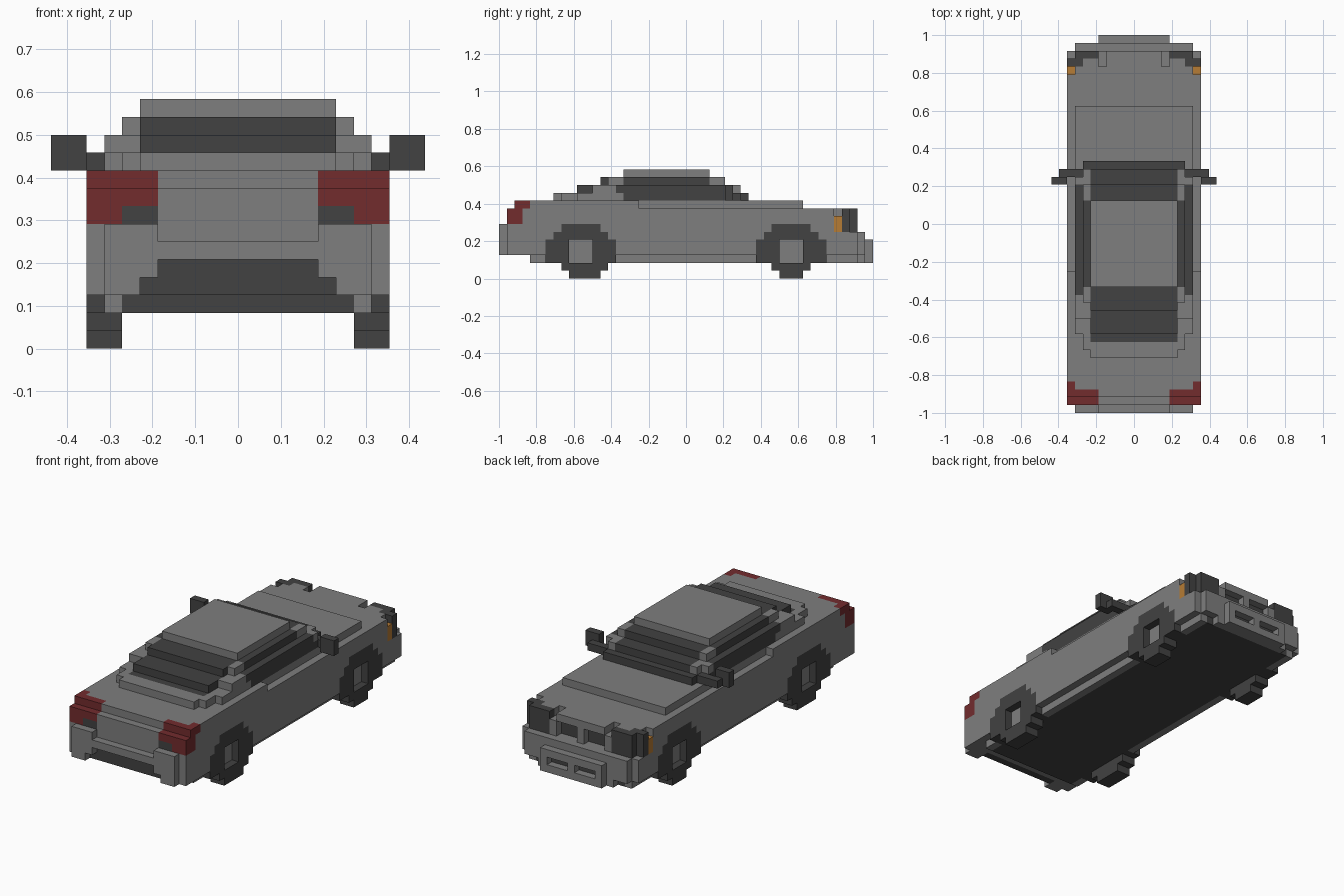
import bpy, bmesh, math

cube = bpy.data.objects.get("Cube")
if cube:
    bpy.data.objects.remove(cube, do_unlink=True)

U = 1 / 24  # block size


def material(name, rgb):
    m = bpy.data.materials.new(name)
    m.use_nodes = True
    m.diffuse_color = (*rgb, 1)
    b = m.node_tree.nodes["Principled BSDF"]
    b.inputs["Base Color"].default_value = (*rgb, 1)
    b.inputs["Roughness"].default_value = 0.8
    return m


MATS = {
    "grey": material("grey paint", (0.21, 0.21, 0.21)),
    "dark": material("dark trim", (0.054, 0.054, 0.054)),
    "red": material("tail red", (0.17, 0.025, 0.027)),
    "amber": material("signal amber", (0.47, 0.20, 0.035)),
}
COLOURS = list(MATS)
cells = {}


def block(part, colour, x, y, z):
    """Fill blocks mirrored in x: x counts inclusive columns from the centre, y and z are edges.
    A colour of None carves blocks away."""
    for i in range(x[0], x[1] + 1):
        for j in range(*y):
            for k in range(*z):
                for s in (i, -i):
                    if colour:
                        cells[s, j, k] = (part, colour)
                    else:
                        cells.pop((s, j, k), None)


# Lower body, shoulders, hood and boot
block("body", "grey", (0, 7), (-23, 22), (2, 9))
block("body", "grey", (8, 8), (-23, 21), (3, 9))
block("body", "grey", (0, 8), (-22, -6), (9, 10))
block("body", "grey", (0, 7), (-6, 15), (9, 10))
block("body", None, (0, 8), (-23, -20), (2, 3))

# Dark underside
block("underside", "dark", (0, 6), (-20, 22), (2, 3))

# Rear bumper with stepped dark opening
block("rear_bumper", "grey", (0, 7), (-24, -23), (3, 7))
block("rear_bumper", None, (0, 4), (-24, -23), (6, 7))
for half, z in ((5, 3), (4, 4)):
    block("rear_bumper", None, (0, half), (-24, -23), (z, z + 1))
    block("rear_bumper", "dark", (0, half), (-23, -22), (z, z + 1))

# Tail lights
block("tail_lights", "red", (5, 7), (-23, -21), (7, 9))
block("tail_lights", "red", (5, 7), (-22, -21), (9, 10))
block("tail_lights", "red", (8, 8), (-23, -21), (7, 9))
block("tail_lights", "red", (8, 8), (-22, -20), (9, 10))
block("tail_lights", "dark", (5, 6), (-23, -22), (7, 8))

# Front bumper
block("front_bumper", "grey", (8, 8), (21, 22), (3, 6))
block("front_bumper", "grey", (0, 7), (22, 23), (2, 6))
block("front_bumper", "grey", (0, 4), (23, 24), (2, 5))
block("front_bumper", None, (6, 7), (22, 23), (2, 3))
block("front_bumper", None, (1, 3), (23, 24), (3, 4))
block("front_bumper", "dark", (1, 3), (22, 23), (3, 4))

# Grille slots and hood notches
block("grille", None, (1, 3), (21, 22), (6, 8))
block("grille", "dark", (1, 3), (20, 21), (6, 8))
block("grille", None, (4, 4), (20, 22), (8, 9))

# Headlights and side signals
block("headlights", "dark", (5, 7), (21, 22), (6, 9))
block("headlights", "dark", (7, 8), (20, 21), (6, 9))
block("side_signals", "amber", (8, 8), (19, 20), (6, 8))
block("side_signals", None, (8, 8), (19, 20), (8, 9))

# Cabin layers in paint
block("cabin", "grey", (0, 5), (-17, 8), (10, 11))
block("cabin", "grey", (6, 6), (-16, 8), (10, 11))
block("cabin", "grey", (7, 7), (-14, 7), (10, 11))
block("cabin", "grey", (0, 6), (-12, 7), (11, 12))
block("cabin", "grey", (7, 7), (-12, 6), (11, 12))
block("cabin", "grey", (0, 6), (-10, 5), (12, 13))
block("roof", "grey", (0, 5), (-8, 3), (13, 14))

# Side windows
block("side_windows", "dark", (7, 7), (-8, 7), (10, 11))
block("side_windows", "dark", (7, 7), (-9, 5), (11, 12))
block("side_windows", "dark", (6, 6), (-8, 3), (12, 13))

# Windscreen and rear window
block("windscreen", "dark", (0, 6), (7, 8), (10, 11))
block("windscreen", "dark", (0, 5), (5, 7), (11, 12))
block("windscreen", "dark", (0, 5), (3, 5), (12, 13))
block("rear_window", "dark", (0, 5), (-15, -14), (10, 11))
block("rear_window", "dark", (0, 5), (-14, -11), (11, 12))
block("rear_window", "dark", (0, 5), (-11, -8), (12, 13))

# Door mirrors
block("mirrors", "dark", (8, 9), (6, 7), (10, 11))
block("mirrors", "dark", (9, 10), (5, 6), (10, 12))

# Wheels: stepped discs with recessed hubs
ROWS = [(12, 15), (11, 16), (9, 18), (9, 18), (9, 18), (10, 17), (11, 16)]
for z, (a, b) in enumerate(ROWS):
    extra = 1 if z < 2 else 0
    block("front_wheels", "dark", (7, 8), (a, b), (z, z + 1))
    block("rear_wheels", "dark", (7, 8), (-b, -a + extra), (z, z + 1))
for part, y in (("front_wheels", 12), ("rear_wheels", -15)):
    block(part, None, (8, 8), (y, y + 3), (2, 5))
    block(part, "grey", (7, 7), (y, y + 3), (2, 5))

# Outward face directions with their corner offsets
SIDES = []
for axis in range(3):
    u, v = (axis + 1) % 3, (axis + 2) % 3
    for sign in (0, 1):
        quad = []
        for a, b in ((0, 0), (1, 0), (1, 1), (0, 1)):
            c = [0, 0, 0]
            c[axis], c[u], c[v] = sign, a, b
            quad.append(tuple(c))
        step = [0, 0, 0]
        step[axis] = 2 * sign - 1
        SIDES.append((step, quad if sign else quad[::-1]))

# Skin each part with its exposed faces, merging flat areas
for part in sorted({p for p, c in cells.values()}):
    bm = bmesh.new()
    corners = {}
    for (x, y, z), (p, colour) in cells.items():
        if p != part:
            continue
        for step, quad in SIDES:
            if (x + step[0], y + step[1], z + step[2]) in cells:
                continue
            ring = []
            for c in quad:
                key = (x + c[0], y + c[1], z + c[2])
                if key not in corners:
                    corners[key] = bm.verts.new(((key[0] - 0.5) * U, key[1] * U, key[2] * U))
                ring.append(corners[key])
            bm.faces.new(ring).material_index = COLOURS.index(colour)
    bmesh.ops.dissolve_limit(bm, angle_limit=math.radians(1), verts=bm.verts[:],
                             edges=bm.edges[:], delimit={'MATERIAL'})
    mesh = bpy.data.meshes.new(part)
    bm.to_mesh(mesh)
    bm.free()
    for m in MATS.values():
        mesh.materials.append(m)
    bpy.context.collection.objects.link(bpy.data.objects.new(part, mesh))
